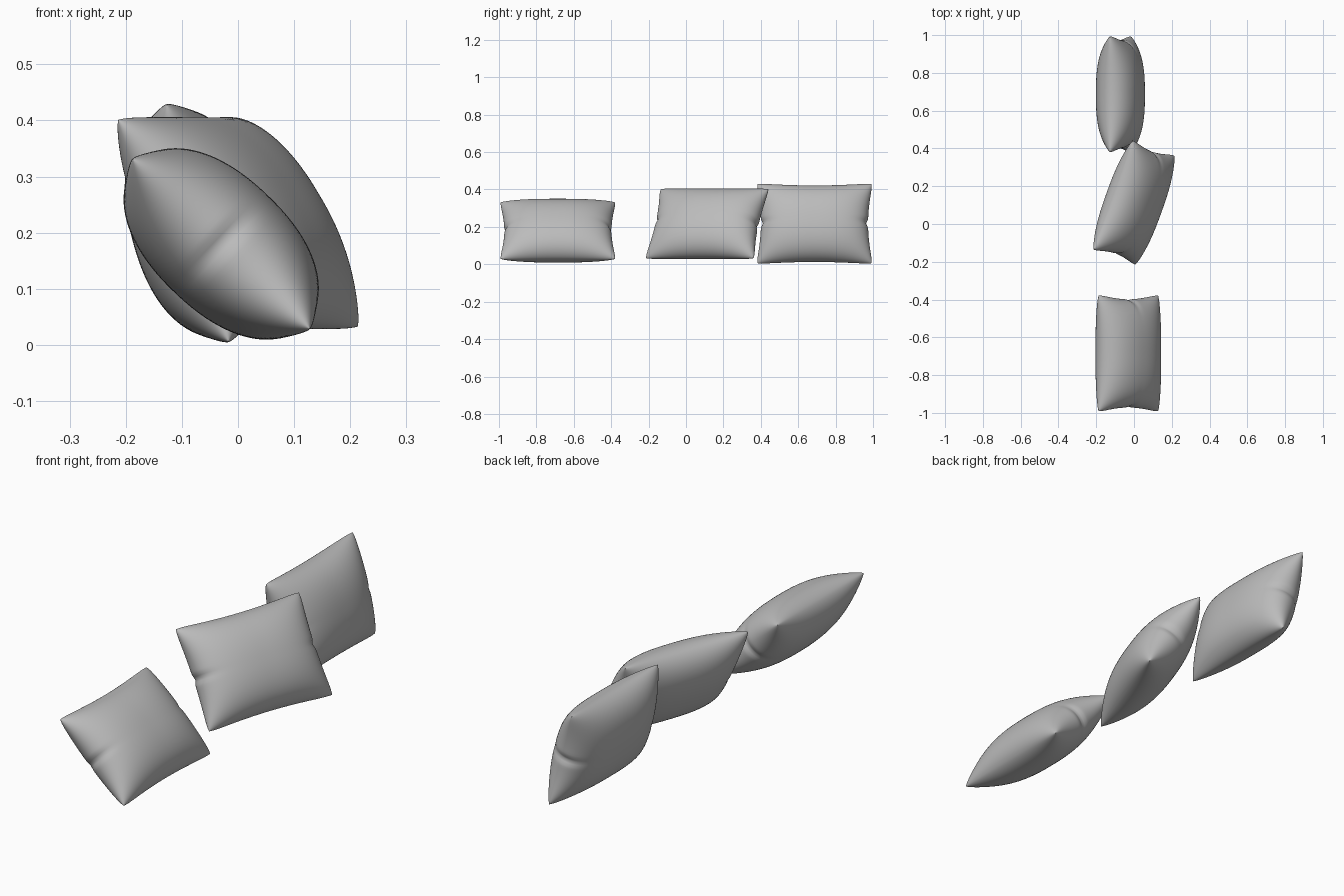
import bpy
import bmesh
from math import sin, pi, exp
from mathutils import Vector, Matrix

cube = bpy.data.objects.get("Cube")
if cube:
    bpy.data.objects.remove(cube)

HALF_W, HALF_H, HALF_T = 0.315, 0.225, 0.12

fabric = bpy.data.materials.new("grey fabric")
fabric.use_nodes = True
grey = (0.5, 0.5, 0.5, 1)
fabric.diffuse_color = grey
fabric.node_tree.nodes["Principled BSDF"].inputs["Base Color"].default_value = grey


def cushion_point(s, t, side):
    """Map a grid point in [-1, 1] to one face of a stuffed cushion."""
    u, v = sin(s * pi / 2), sin(t * pi / 2)
    # Tuck in the middle of each short side
    tuck = exp(-(v / 0.07) ** 2) * abs(u) ** 8
    # Concave sides and rounded corners
    corner = 1 - 0.03 * (u * v) ** 8
    x = HALF_W * u * (1 - 0.09 * u * u * (1 - v * v) - 0.035 * tuck) * corner
    y = HALF_H * v * (1 - 0.07 * v * v * (1 - u * u)) * corner
    puff = max(0, 1 - abs(u) ** 2.5) ** 0.5 * max(0, 1 - abs(v) ** 2.2) ** 0.55
    return Vector((x, y, side * HALF_T * puff * (1 - 0.12 * tuck)))


def make_cushion(name, centre, width_dir, down_dir):
    bm = bmesh.new()
    for side in (1, -1):
        made = bmesh.ops.create_grid(bm, x_segments=64, y_segments=64, size=1)
        for vert in made["verts"]:
            vert.co = cushion_point(vert.co.x, vert.co.y, side)
    # Sew the two faces together along the seam
    bmesh.ops.remove_doubles(bm, verts=bm.verts, dist=0.00002)
    bmesh.ops.recalc_face_normals(bm, faces=bm.faces)
    for face in bm.faces:
        face.smooth = True
    mesh = bpy.data.meshes.new(name)
    bm.to_mesh(mesh)
    bm.free()
    mesh.materials.append(fabric)
    obj = bpy.data.objects.new(name, mesh)
    bpy.context.collection.objects.link(obj)
    # Lean the cushion along its width and slope directions
    w = Vector(width_dir).normalized()
    h = Vector(down_dir)
    h = (h - w * h.dot(w)).normalized()
    turn = Matrix((w, h, w.cross(h))).transposed().to_4x4()
    obj.matrix_world = Matrix.Translation(centre) @ turn
    return obj


make_cushion("front_cushion", (-0.03, -0.685, 0.18), (0, 1, 0), (0.72, 0, -0.69))
make_cushion("middle_cushion", (0, 0.113, 0.217), (0.21, 0.585, 0), (0.225, -0.08, -0.375))
make_cushion("back_cushion", (-0.072, 0.687, 0.217), (0, 1, 0), (0.11, 0, -0.42))
